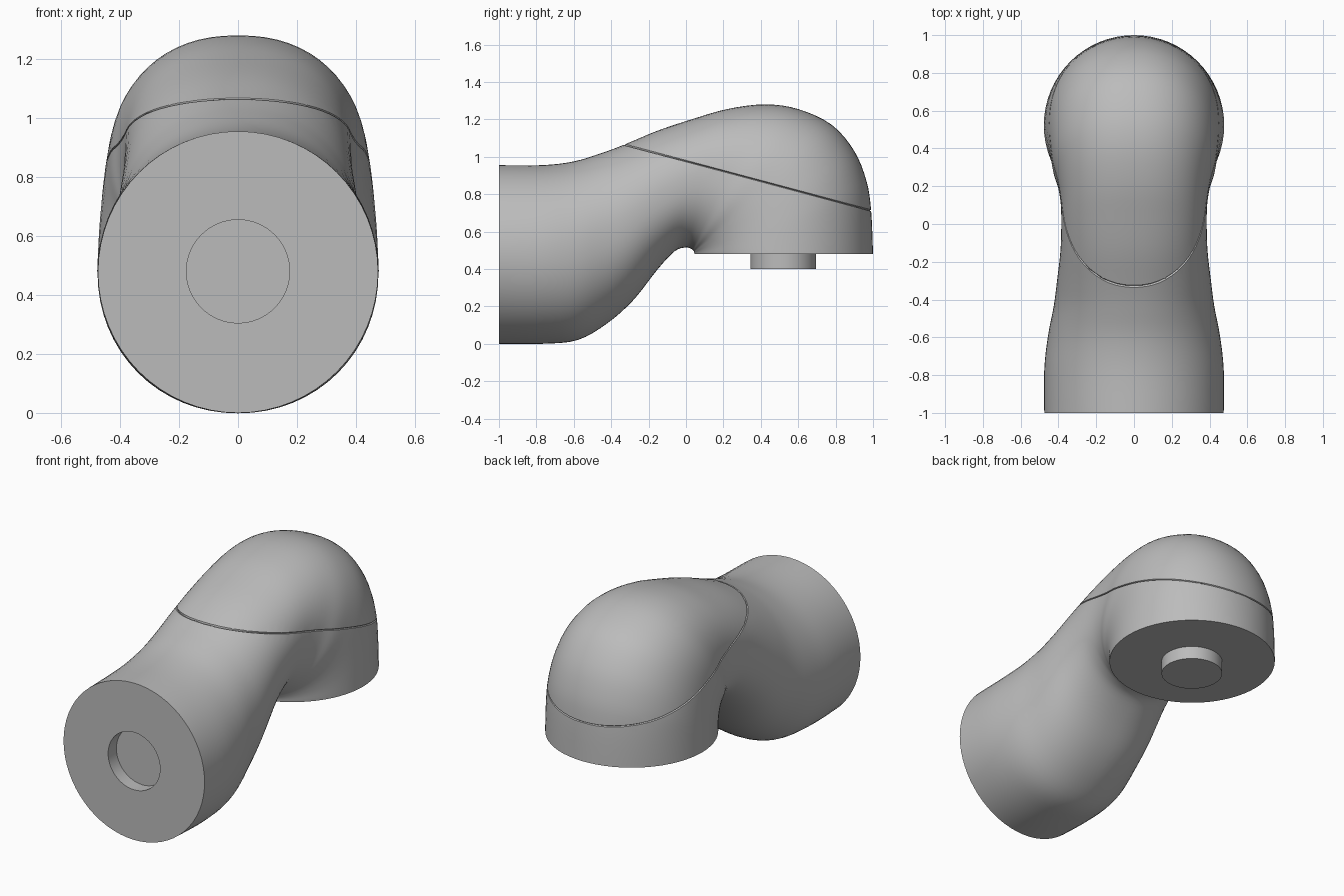
import bpy, bmesh
from math import sin, cos, pi, copysign
from mathutils import Vector

SEGMENTS = 64
STEPS = 4
FRONT_Y, DISC_Z = -1.0, 0.48
PIN_Y, PIN_RADIUS, PIN_DEPTH = 0.52, 0.175, 0.08

default = bpy.data.objects.get("Cube")
if default:
    bpy.data.objects.remove(default)


def make_material(name, colour):
    mat = bpy.data.materials.new(name)
    mat.use_nodes = True
    mat.diffuse_color = colour
    mat.node_tree.nodes["Principled BSDF"].inputs["Base Color"].default_value = colour
    return mat


grey = make_material("light grey", (0.5, 0.5, 0.5, 1))

# Elbow stations: top y, top z, bottom y, bottom z, half width
STATIONS = [
    (-1, .955, -1, 0, .475),
    (-.77, .955, -.77, 0, .475),
    (-.6, .975, -.58, .02, .455),
    (-.45, 1.02, -.42, .11, .425),
    (-.33, 1.065, -.28, .235, .408),
    (-.15, 1.14, -.15, .4, .39),
    (.03, 1.2, -.06, .495, .385),
    (.22, 1.255, .0, .515, .388),
    (.42, 1.28, .03, .506, .405),
    (.6, 1.255, .04, .497, .43),
    (.78, 1.17, .043, .493, .445),
    (.9, 1.03, .044, .489, .457),
    (.965, .87, .045, .486, .466),
    (.99, .71, .045, .483, .472),
    (1, .48, .045, .48, .4775),
]


def catmull_rom(a, b, c, d, t):
    return 0.5 * (2 * b + (c - a) * t + (2 * a - 5 * b + 4 * c - d) * t * t
                  + (3 * b - a - 3 * c + d) * t ** 3)


def smooth_stations(stations):
    last = len(stations) - 1
    result = []
    for i in range(last):
        group = [stations[max(0, min(last, i + k))] for k in (-1, 0, 1, 2)]
        for s in range(STEPS):
            result.append([catmull_rom(*vals, s / STEPS) for vals in zip(*group)])
    result.append(list(stations[last]))
    return result


def section(station, power):
    """Rounded cross-section spanning the top and bottom profile points."""
    ty, tz, by, bz, width = station
    top, bottom = Vector((0, ty, tz)), Vector((0, by, bz))
    centre, half = (top + bottom) / 2, (top - bottom) / 2
    points = []
    for k in range(SEGMENTS):
        angle = 2 * pi * k / SEGMENTS
        s, c = (copysign(abs(v) ** (2 / power), v) for v in (sin(angle), cos(angle)))
        points.append(centre + half * c + Vector((width * s, 0, 0)))
    return points


def loft(bm, rings):
    loops = [[bm.verts.new(p) for p in ring] for ring in rings]
    for a, b in zip(loops, loops[1:]):
        for k in range(SEGMENTS):
            n = (k + 1) % SEGMENTS
            bm.faces.new((a[k], a[n], b[n], b[k]))
    bm.faces.new(loops[0])
    bm.faces.new(loops[-1])


def finish(bm, name):
    bmesh.ops.recalc_face_normals(bm, faces=bm.faces)
    mesh = bpy.data.meshes.new(name)
    bm.to_mesh(mesh)
    bm.free()
    obj = bpy.data.objects.new(name, mesh)
    bpy.context.collection.objects.link(obj)
    mesh.materials.append(grey)
    bpy.ops.object.select_all(action='DESELECT')
    obj.select_set(True)
    bpy.context.view_layer.objects.active = obj
    bpy.ops.object.shade_smooth_by_angle(angle=0.6)
    return obj


# Elbow housing, starting with the round socket in its front face
def socket_ring(y):
    return section((y, DISC_Z + PIN_RADIUS, y, DISC_Z - PIN_RADIUS, PIN_RADIUS), 2)


rings = [socket_ring(FRONT_Y + PIN_DEPTH), socket_ring(FRONT_Y)]
smooth = smooth_stations(STATIONS)
for i, station in enumerate(smooth):
    rings.append(section(station, 2 + 0.25 * sin(pi * i / (len(smooth) - 1))))
bm = bmesh.new()
loft(bm, rings)
bmesh.ops.recalc_face_normals(bm, faces=bm.faces)

# Thin V-shaped seam where the lid meets the housing
seam_point = Vector((0, -0.33, 1.065))
seam_normal = Vector((0, 0.267, 1)).normalized()
for offset in (-0.004, 0.004, 0):
    bmesh.ops.bisect_plane(bm, geom=bm.verts[:] + bm.edges[:] + bm.faces[:], dist=1e-5,
                           plane_co=seam_point + seam_normal * offset, plane_no=seam_normal)
bm.normal_update()
groove = [v for v in bm.verts if abs((v.co - seam_point).dot(seam_normal)) < 1e-4]
moves = [(v, v.normal * 0.008) for v in groove]
for v, move in moves:
    v.co -= move
finish(bm, "elbow_housing")

# Pin under the round end
bm = bmesh.new()
pin = [[Vector((PIN_RADIUS * cos(2 * pi * k / SEGMENTS),
                PIN_Y + PIN_RADIUS * sin(2 * pi * k / SEGMENTS), z))
        for k in range(SEGMENTS)] for z in (DISC_Z - PIN_DEPTH, DISC_Z + 0.01)]
loft(bm, pin)
finish(bm, "locating_pin")
